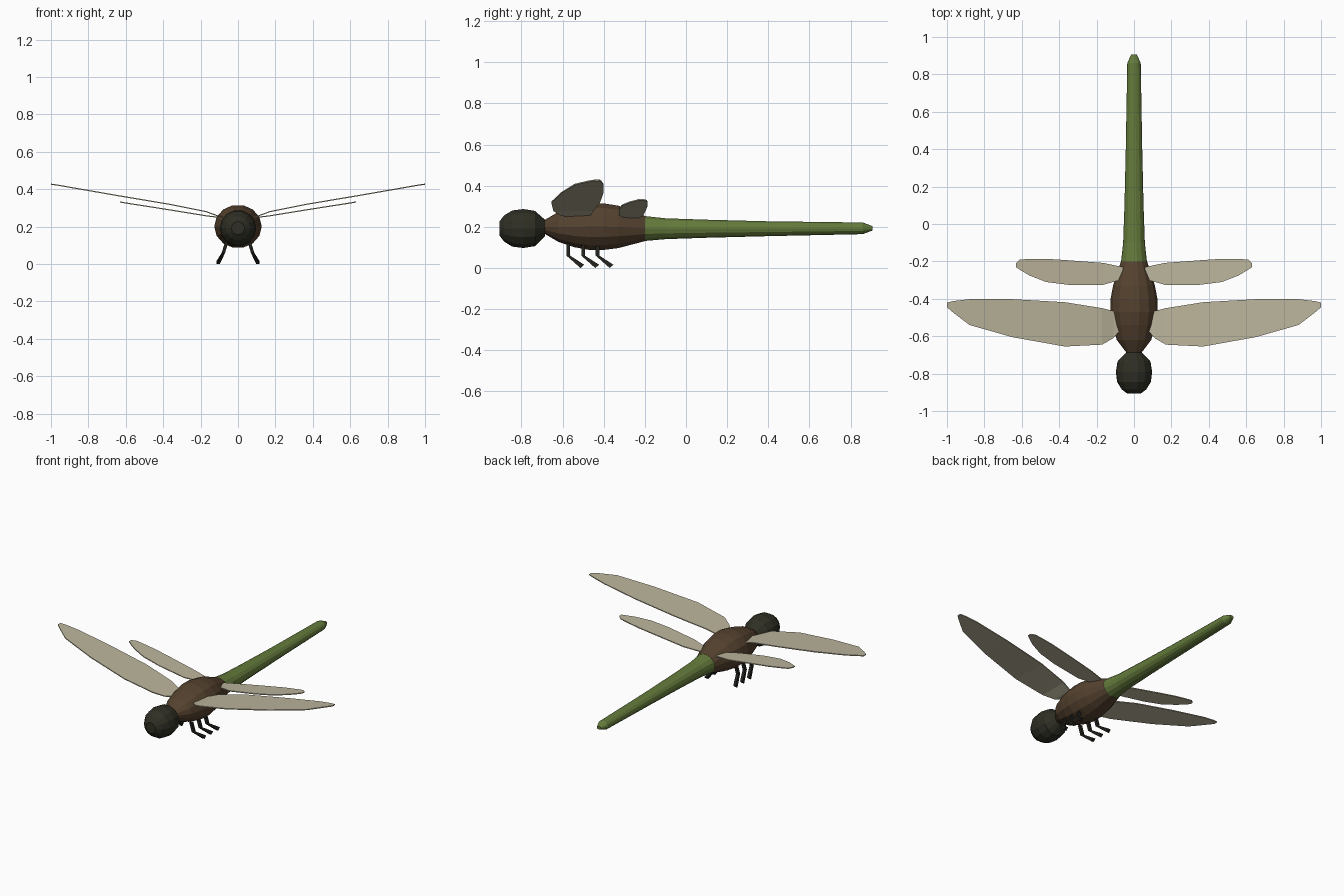
import bpy, bmesh, math
from mathutils import Vector

if "Cube" in bpy.data.objects:
    bpy.data.objects.remove(bpy.data.objects["Cube"])


def material(name, rgb):
    m = bpy.data.materials.new(name)
    m.diffuse_color = (*rgb, 1)
    m.use_nodes = True
    m.node_tree.nodes["Principled BSDF"].inputs["Base Color"].default_value = m.diffuse_color
    return m


DARK = material("dark olive", (0.028, 0.028, 0.018))
BROWN = material("brown", (0.09, 0.054, 0.028))
GREEN = material("green", (0.13, 0.2, 0.045))
WING = material("pale wing", (0.5, 0.46, 0.33))
LEG = material("near black", (0.014, 0.014, 0.011))


def finish(bm, name, mat):
    bmesh.ops.recalc_face_normals(bm, faces=bm.faces)
    me = bpy.data.meshes.new(name)
    bm.to_mesh(me)
    bm.free()
    ob = bpy.data.objects.new(name, me)
    bpy.context.collection.objects.link(ob)
    me.materials.append(mat)
    return ob


def skin(bm, rings):
    """Join rings of points into a closed tube."""
    loops = [[bm.verts.new(p) for p in r] for r in rings]
    n = len(loops[0])
    for a, b in zip(loops, loops[1:]):
        for i in range(n):
            j = (i + 1) % n
            bm.faces.new((a[i], a[j], b[j], b[i]))
    bm.faces.new(loops[0])
    bm.faces.new(loops[-1])


def body(name, mat, profile, n=14):
    """Profile rows: y, centre z, half width, half height."""
    bm = bmesh.new()
    skin(bm, [[(w * math.sin(2 * math.pi * (i + .5) / n), y,
                z + h * math.cos(2 * math.pi * (i + .5) / n))
               for i in range(n)] for y, z, w, h in profile])
    return finish(bm, name, mat)


# head, thorax, abdomen
body("head", DARK, [(-.907, .192, .035, .035), (-.885, .192, .065, .065),
                    (-.845, .192, .09, .09), (-.79, .192, .097, .097),
                    (-.735, .192, .088, .088), (-.685, .195, .04, .04)])
body("thorax", BROWN, [(-.695, .2, .035, .03), (-.62, .2, .092, .075),
                       (-.54, .2, .115, .102), (-.47, .201, .127, .116),
                       (-.4, .201, .125, .116), (-.33, .2, .112, .106),
                       (-.2, .192, .07, .063)])
body("abdomen", GREEN, [(-.2, .192, .069, .062), (-.1, .191, .058, .052),
                        (.1, .191, .051, .045), (.4, .191, .044, .037),
                        (.86, .193, .036, .029), (.907, .193, .015, .011)])


# wings: stations of x, front y, rear y, z
def wing(name, side, stations):
    bm = bmesh.new()
    t = .003
    skin(bm, [[(side * x, f, z - t), (side * x, r, z - t),
               (side * x, r, z + t), (side * x, f, z + t)]
              for x, f, r, z in stations])
    finish(bm, name, WING)


FORE = [(.075, -.57, -.475, .25), (.11, -.61, -.465, .258), (.17, -.645, -.45, .28),
        (.37, -.655, -.418, .32), (.65, -.605, -.402, .367), (.88, -.54, -.402, .407),
        (.965, -.475, -.412, .422), (1.0, -.445, -.42, .427)]
HIND = [(.06, -.295, -.23, .245), (.165, -.325, -.208, .257), (.35, -.325, -.194, .287),
        (.47, -.31, -.186, .306), (.56, -.275, -.187, .32), (.61, -.245, -.19, .328),
        (.632, -.23, -.21, .332)]


# legs: square rods bent at the knee
def leg(name, side, y, reach):
    bm = bmesh.new()
    t = .009
    path = [(.06, y, .12), (.078, y, .06), (.106, y + reach, .004)]
    skin(bm, [[(side * (x + a * t), yy + b * t, z + (.004 if k == 2 else 0))
               for a, b in ((-1, -1), (1, -1), (1, 1), (-1, 1))]
              for k, (x, yy, z) in enumerate(path)])
    bm.verts.ensure_lookup_table()
    for v in bm.verts[8:]:      # square the foot end to the shin
        v.co.z = .008 + (v.co.y - y - reach) * .9
    finish(bm, name, LEG)


for side, label in ((-1, "left"), (1, "right")):
    wing(label + "_fore_wing", side, FORE)
    wing(label + "_hind_wing", side, HIND)
    for k, y in enumerate((-.572, -.5, -.43)):
        leg(f"{label}_leg_{k + 1}", side, y, .068)
